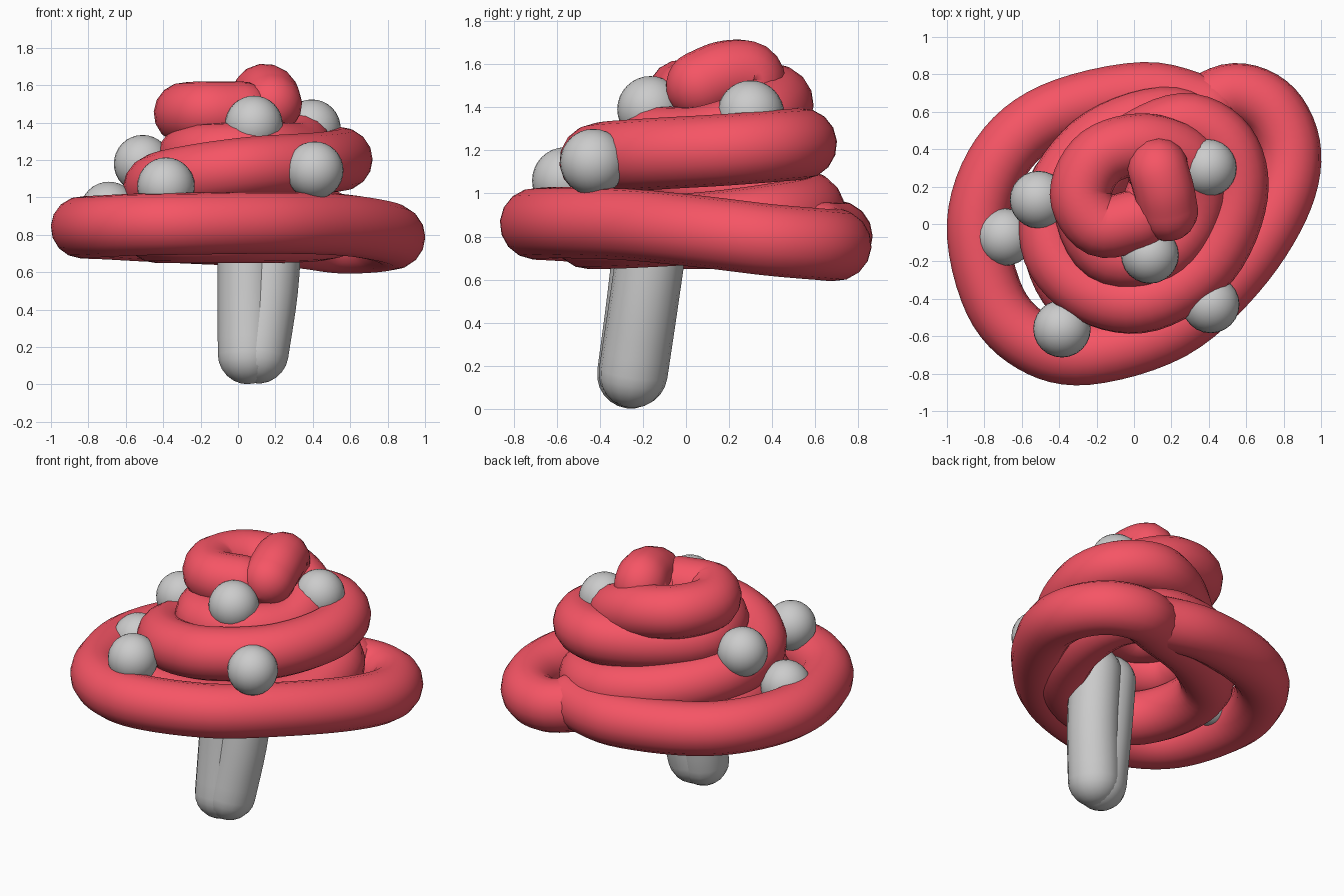
import bpy
from mathutils import Vector
from math import sin, cos, pi

if "Cube" in bpy.data.objects:
    bpy.data.objects.remove(bpy.data.objects["Cube"])

red = bpy.data.materials.new("cap_red")
red.diffuse_color = (0.92, 0.09, 0.13, 1)
red.use_nodes = True
red.node_tree.nodes["Principled BSDF"].inputs["Base Color"].default_value = red.diffuse_color


def spline(pts, n):
    """Catmull-Rom samples through the points."""
    p = [Vector(q) for q in pts]
    p = [2 * p[0] - p[1]] + p + [2 * p[-1] - p[-2]]
    out = []
    for i in range(1, len(p) - 2):
        a, b, c, d = p[i - 1:i + 3]
        for k in range(n):
            t = k / n
            out.append(0.5 * (2 * b + (c - a) * t + (2 * a - 5 * b + 4 * c - d) * t * t
                              + (3 * b - a - 3 * c + d) * t ** 3))
    return out + [p[-2]]


def tube(name, pts, r, n=6, mat=None):
    """Round-ended tube swept along a smooth path."""
    path = spline(pts, n)
    d0 = (path[0] - path[1]).normalized()
    d1 = (path[-1] - path[-2]).normalized()
    angles = [pi / 2 * k / 6 for k in range(1, 7)]
    head = [(path[0] + d0 * r * sin(a), max(cos(a), 0.02)) for a in reversed(angles)]
    tail = [(path[-1] + d1 * r * sin(a), max(cos(a), 0.02)) for a in angles]
    rows = head + [(q, 1.0) for q in path] + tail
    cu = bpy.data.curves.new(name, 'CURVE')
    cu.dimensions = '3D'
    cu.bevel_depth = r
    cu.bevel_resolution = 6
    cu.use_fill_caps = True
    s = cu.splines.new('POLY')
    s.points.add(len(rows) - 1)
    for sp, (q, w) in zip(s.points, rows):
        sp.co = (*q, 1)
        sp.radius = w
    s.use_smooth = True
    ob = bpy.data.objects.new(name, cu)
    bpy.context.collection.objects.link(ob)
    if mat:
        cu.materials.append(mat)
    return ob


# Wide brim loop, ending in the lobe at the back right
brim = [(.40, .62, .80), (.05, .70, .80), (-.43, .59, .82), (-.71, .36, .835),
        (-.835, 0, .84), (-.745, -.41, .845), (-.54, -.63, .855), (-.25, -.695, .86),
        (.20, -.56, .865), (.54, -.26, .855), (.77, .09, .82), (.835, .38, .785),
        (.74, .61, .765), (.54, .695, .76)]
# Inner coils rising to the crown
coils = [(.30, .60, .79), (-.08, .46, .81), (-.39, .22, .815), (-.43, -.12, .815),
         (-.28, -.40, .815), (.05, -.44, .815), (.36, -.25, .82), (.50, .08, .84),
         (.46, .40, .88), (.20, .57, .92), (-.17, .46, .97), (-.41, .17, 1.02),
         (-.43, -.15, 1.07), (-.22, -.37, 1.12), (.08, -.41, 1.16), (.40, -.20, 1.18),
         (.55, .15, 1.20), (.49, .42, 1.22), (.26, .535, 1.23), (-.05, .39, 1.22),
         (-.26, .14, 1.22), (-.15, -.15, 1.23), (.14, -.15, 1.24), (.32, .07, 1.24),
         (.30, .32, 1.32), (.07, .425, 1.41), (-.18, .36, 1.445), (-.285, .16, 1.45),
         (-.18, -.01, 1.455), (.02, .02, 1.455)]
tube("cap_coil", brim + coils, 0.166, 6, red)

# Crown tip: the coil tucks inward and folds over into a hanging end
tube("crown_tip", [(.08, .06, 1.43), (.13, .20, 1.42), (.13, .29, 1.48), (.13, .285, 1.545),
                   (.16, .18, 1.545), (.18, .07, 1.50)], 0.163, 6, red)

# Folded stem: two leaning rolls
tube("stem_left", [(.05, -.255, .16), (.048, -.21, .5), (.048, -.17, .85)], 0.158, 4)
tube("stem_right", [(.11, -.245, .165), (.16, -.195, .5), (.185, -.145, .85)], 0.160, 4)

# Pale spots
spots = [(.395, .30, 1.37), (-.51, .13, 1.18), (-.69, -.07, .93),
         (-.385, -.56, 1.06), (.085, -.165, 1.39), (.41, -.43, 1.145)]
for i, c in enumerate(spots):
    bpy.ops.mesh.primitive_uv_sphere_add(segments=24, ring_count=16, radius=0.154, location=c)
    ob = bpy.context.object
    ob.name = f"cap_spot_{i + 1}"
    bpy.ops.object.shade_smooth()
